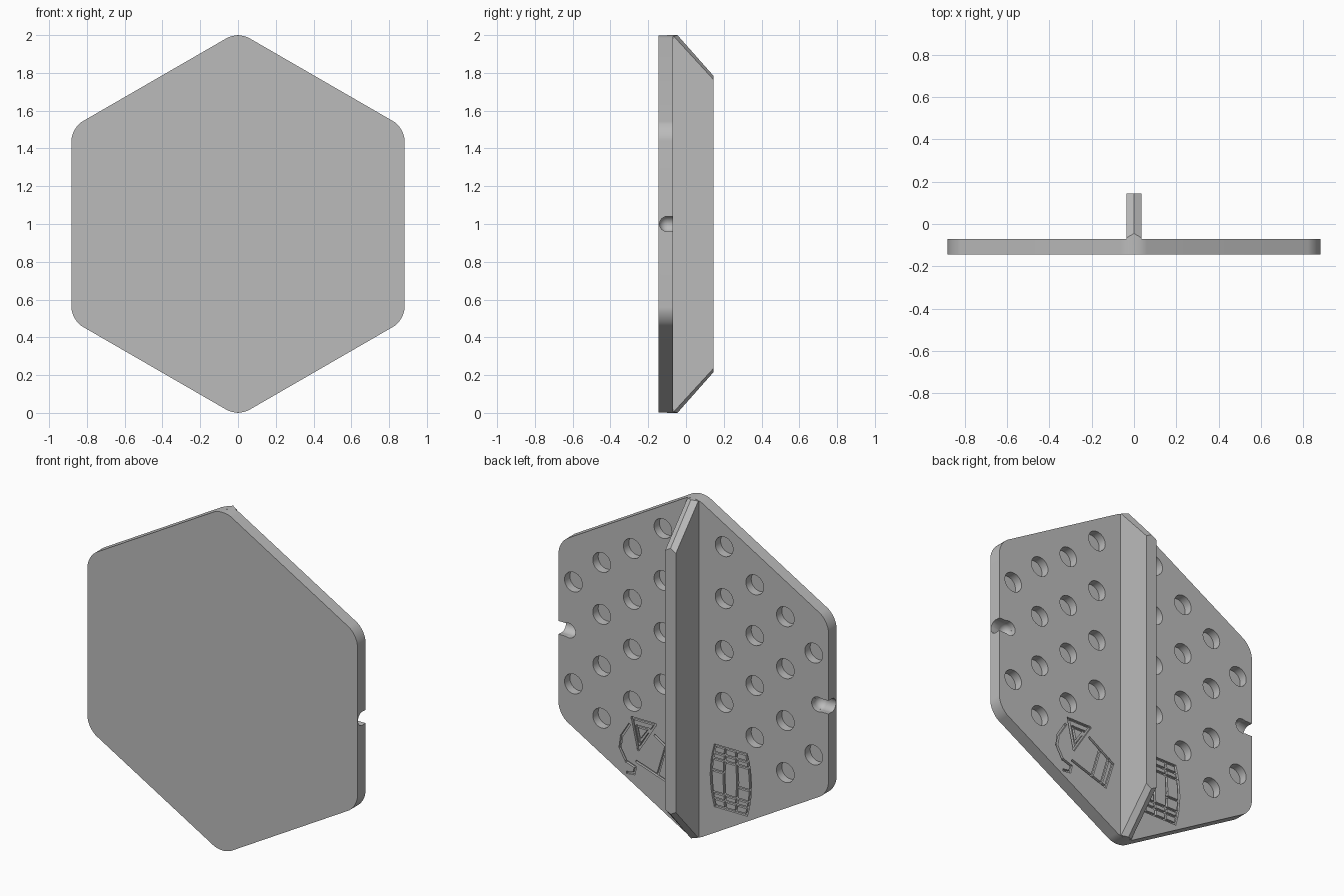
import bpy, bmesh, math
from mathutils import Matrix, Vector

cube = bpy.data.objects.get("Cube")
if cube:
    bpy.data.objects.remove(cube, do_unlink=True)

FRONT, BACK, TIP = -0.145, -0.07, 0.145

grey = bpy.data.materials.new("light grey")
grey.use_nodes = True
COLOUR = (0.5, 0.5, 0.5, 1)
grey.diffuse_color = COLOUR
grey.node_tree.nodes["Principled BSDF"].inputs["Base Color"].default_value = COLOUR


def make_object(name, bm):
    bmesh.ops.recalc_face_normals(bm, faces=bm.faces)
    mesh = bpy.data.meshes.new(name)
    bm.to_mesh(mesh)
    bm.free()
    mesh.materials.append(grey)
    ob = bpy.data.objects.new(name, mesh)
    bpy.context.collection.objects.link(ob)
    return ob


def rod(bm, start, end, radius, segments=32):
    a, b = Vector(start), Vector(end)
    turn = (b - a).to_track_quat('Z', 'Y').to_matrix().to_4x4()
    bmesh.ops.create_cone(bm, cap_ends=True, segments=segments, radius1=radius,
                          radius2=radius, depth=(b - a).length,
                          matrix=Matrix.Translation((a + b) / 2) @ turn)


def box(bm, centre, size, turn=0):
    bmesh.ops.create_cube(bm, size=1, matrix=Matrix.Translation(centre)
                          @ Matrix.Rotation(turn, 4, 'Y') @ Matrix.Diagonal((*size, 1)))


def groove(bm, points, closed=False, width=0.014, depth=0.014):
    """Shallow line cutter along points (x, z) on the back face."""
    if closed:
        points = points + points[:1]
    for (x0, z0), (x1, z1) in zip(points, points[1:]):
        length = math.hypot(x1 - x0, z1 - z0) + width
        box(bm, ((x0 + x1) / 2, BACK, (z0 + z1) / 2), (length, depth * 2, width),
            -math.atan2(z1 - z0, x1 - x0))


def cut(target, bm, name):
    cutter = make_object(name, bm)
    cutter.hide_render = True
    mod = target.modifiers.new(name, 'BOOLEAN')
    mod.operation, mod.solver, mod.object = 'DIFFERENCE', 'EXACT', cutter
    mod.use_self = True
    bpy.context.view_layer.objects.active = target
    bpy.ops.object.modifier_apply(modifier=name)
    bpy.data.objects.remove(cutter, do_unlink=True)


# Hexagonal plate with rounded corners
bm = bmesh.new()
R = 0.882 / math.cos(math.pi / 6)
ring = [bm.verts.new((R * math.sin(i * math.pi / 3), FRONT, 1 + R * math.cos(i * math.pi / 3)))
        for i in range(6)]
face = bm.faces.new(ring)
ext = bmesh.ops.extrude_face_region(bm, geom=[face])
bmesh.ops.translate(bm, verts=[v for v in ext["geom"] if isinstance(v, bmesh.types.BMVert)],
                    vec=(0, BACK - FRONT, 0))
corners = [e for e in bm.edges if abs(e.verts[0].co.y - e.verts[1].co.y) > 0.01]
bmesh.ops.bevel(bm, geom=corners, offset=0.0687, segments=12, profile=0.5, affect='EDGES')
plate = make_object("hex_plate", bm)

# Blind round holes in staggered columns
bm = bmesh.new()
columns = {0.2: (-0.46, -0.153, 0.153, 0.46 + 0.307 - 0.307, 0.767),
           0.4: (-0.307, 0, 0.295, 0.595),
           0.6: (-0.46, -0.153, 0.153, 0.46),
           0.785: (-0.307, 0.295)}
columns[0.2] = (-0.153, 0.153, 0.46, 0.767)
for x, heights in columns.items():
    for side in (-1, 1):
        for h in heights:
            rod(bm, (side * x, BACK - 0.05, 1 + h), (side * x, BACK + 0.05, 1 + h), 0.058)
cut(plate, bm, "hole_cutter")

# Round-bottomed notches at the middle of both side edges
for side in (-1, 1):
    bm = bmesh.new()
    rod(bm, (side * 0.81, -0.1, 1), (side * 0.95, -0.1, 1), 0.04)
    box(bm, (side * 0.88, 0, 1), (0.14, 0.2, 0.078))
    cut(plate, bm, "notch_cutter")
    bm = bmesh.new()
    bmesh.ops.create_uvsphere(bm, u_segments=32, v_segments=16, radius=0.043,
                              matrix=Matrix.Translation((side * 0.815, -0.1, 1)))
    cut(plate, bm, "notch_ball_cutter")
    bm = bmesh.new()
    rod(bm, (side * 0.815, -0.1, 1), (side * 0.815, 0, 1), 0.0432)
    cut(plate, bm, "notch_end_cutter")

# Engraved barrel
bm = bmesh.new()
CX, CZ, HALF = -0.244, 0.40, 0.178


def bulge(t):
    return 0.128 - 0.026 * (t / HALF) ** 2


steps = [HALF * i / 4 for i in range(-4, 5)]
groove(bm, [(CX + bulge(t), CZ + t) for t in steps]
       + [(CX - bulge(t), CZ + t) for t in reversed(steps)], True)
for t in (-0.135, -0.1, 0.1, 0.135):
    groove(bm, [(CX - bulge(t), CZ + t), (CX + bulge(t), CZ + t)])
for s in (-1, 1):
    groove(bm, [(CX + s * 0.035, CZ - HALF), (CX + s * 0.045, CZ), (CX + s * 0.035, CZ + HALF)])
    groove(bm, [(CX + s * 0.045, CZ + s * 0.03), (CX + s * 0.125, CZ + s * 0.03)])
cut(plate, bm, "barrel_cutter")

# Engraved spout with a triangular window, a hook and a railed stem
bm = bmesh.new()
groove(bm, [(0.40, 0.595), (0.25, 0.595), (0.36, 0.42)], True)
groove(bm, [(0.37, 0.555), (0.29, 0.555), (0.35, 0.47)], True)
groove(bm, [(0.42, 0.55), (0.47, 0.47), (0.48, 0.40), (0.44, 0.33), (0.38, 0.31),
            (0.39, 0.27), (0.43, 0.265)])
groove(bm, [(0.25, 0.53), (0.09, 0.43), (0.14, 0.27), (0.37, 0.345)])
groove(bm, [(0.18, 0.485), (0.235, 0.30)])
groove(bm, [(0.12, 0.45), (0.17, 0.28)])
cut(plate, bm, "spout_cutter")

# Standing rib with sloped, ridged ends
bm = bmesh.new()
W = 0.035
# each section: ridge y, ridge half height, side y, side half height
sections = [(-0.1, 0.9995, -0.1, 0.993), (-0.045, 0.9995, -0.065, 0.994),
            (TIP, 0.785, TIP, 0.765)]
rings = []
for ry, rz, sy, sz in sections:
    pts = [(-W, sy, sz), (0, ry, rz), (W, sy, sz), (W, sy, -sz), (0, ry, -rz), (-W, sy, -sz)]
    rings.append([bm.verts.new((x, y, 1 + z)) for x, y, z in pts])
for a, b in zip(rings, rings[1:]):
    for i in range(6):
        j = (i + 1) % 6
        bm.faces.new((a[i], a[j], b[j], b[i]))
bm.faces.new(rings[0])
bm.faces.new(rings[-1])
rib = make_object("centre_rib", bm)

# Smooth the round walls, keep edges sharp
bpy.ops.object.select_all(action='DESELECT')
for ob in (plate, rib):
    ob.select_set(True)
bpy.context.view_layer.objects.active = plate
bpy.ops.object.shade_smooth_by_angle(angle=math.radians(30))
